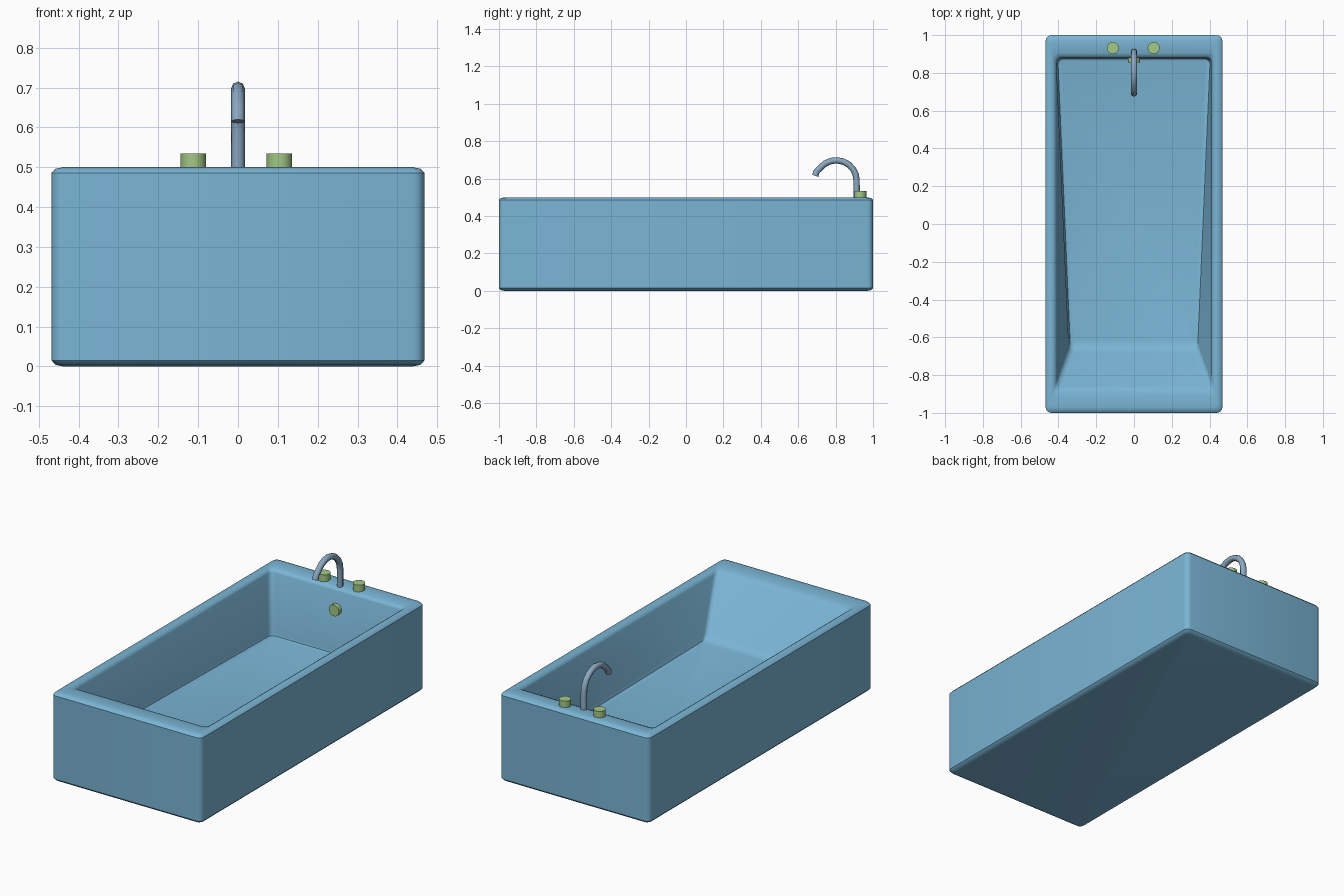
import bpy, bmesh, math

if "Cube" in bpy.data.objects:
    bpy.data.objects.remove(bpy.data.objects["Cube"])


def material(name, rgb):
    m = bpy.data.materials.new(name)
    lin = [((c / 255 + 0.055) / 1.055) ** 2.4 for c in rgb]
    m.diffuse_color = (*lin, 1)
    m.use_nodes = True
    m.node_tree.nodes["Principled BSDF"].inputs["Base Color"].default_value = m.diffuse_color
    return m


BLUE = material("tub_blue", (122, 181, 213))
GREEN = material("knob_green", (163, 200, 133))
STEEL = material("steel_blue_grey", (139, 168, 194))


def smooth(obj, angle):
    bpy.ops.object.select_all(action='DESELECT')
    obj.select_set(True)
    bpy.context.view_layer.objects.active = obj
    bpy.ops.object.shade_smooth_by_angle(angle=math.radians(angle))


def ring(foot_w, head_w, foot_y, head_y, foot_z, head_z, r, steps=4):
    """Rounded four-sided ring; widths and heights can differ at foot and head."""
    pts = []
    corners = [(head_w, head_y, 0), (-head_w, head_y, 90),
               (-foot_w, foot_y, 180), (foot_w, foot_y, 270)]
    for x, y, start in corners:
        cx = x - math.copysign(r, x)
        cy = y - r if y == head_y else y + r
        for i in range(steps + 1):
            a = math.radians(start + 90 * i / steps)
            px, py = cx + r * math.cos(a), cy + r * math.sin(a)
            t = (py - foot_y) / (head_y - foot_y)
            pts.append((px, py, foot_z + (head_z - foot_z) * t))
    return pts


def level(w, foot_y, head_y, z, r):
    return ring(w, w, foot_y, head_y, z, z, r)


# Tub: outer shell, rounded rim, then tapered basin with a sloping floor
rings = [
    level(0.438, -0.970, 0.970, 0.000, 0.015),
    level(0.458, -0.990, 0.990, 0.004, 0.025),
    level(0.468, -1.000, 1.000, 0.015, 0.030),
    level(0.468, -1.000, 1.000, 0.486, 0.030),
    level(0.459, -0.991, 0.991, 0.496, 0.026),
    level(0.440, -0.970, 0.970, 0.500, 0.020),
    level(0.428, -0.905, 0.905, 0.497, 0.022),
    level(0.416, -0.875, 0.887, 0.489, 0.025),
    level(0.411, -0.862, 0.880, 0.478, 0.028),
    ring(0.345, 0.406, -0.680, 0.877, 0.225, 0.140, 0.028),
    ring(0.338, 0.402, -0.655, 0.873, 0.202, 0.126, 0.026),
    ring(0.322, 0.388, -0.625, 0.860, 0.195, 0.122, 0.015),
]
bm = bmesh.new()
loops = [[bm.verts.new(p) for p in r] for r in rings]
for a, b in zip(loops, loops[1:]):
    n = len(a)
    for i in range(n):
        j = (i + 1) % n
        bm.faces.new((a[i], a[j], b[j], b[i]))
bm.faces.new(loops[0][::-1])
bm.faces.new(loops[-1])
bmesh.ops.recalc_face_normals(bm, faces=bm.faces)
mesh = bpy.data.meshes.new("bathtub")
bm.to_mesh(mesh)
bm.free()
tub = bpy.data.objects.new("bathtub", mesh)
bpy.context.collection.objects.link(tub)
mesh.materials.append(BLUE)
smooth(tub, 40)


# Tap handles on the rim and overflow cap on the head wall
def knob(name, loc, depth, rot=(0, 0, 0)):
    bpy.ops.mesh.primitive_cylinder_add(vertices=16, radius=0.032, depth=depth,
                                        location=loc, rotation=rot)
    o = bpy.context.object
    o.name = name
    o.data.materials.append(GREEN)
    smooth(o, 35)


knob("left_tap_handle", (-0.112, 0.932, 0.513), 0.044)
knob("right_tap_handle", (0.104, 0.932, 0.513), 0.044)
knob("overflow_cap", (0, 0.874, 0.378), 0.036, (math.pi / 2, 0, 0))

# Gooseneck spout: straight riser and an arch
cu = bpy.data.curves.new("spout", 'CURVE')
cu.dimensions = '3D'
cu.bevel_depth = 0.017
cu.bevel_resolution = 2
cu.use_fill_caps = True
path = [(0.912, 0.48), (0.912, 0.59)]
for i in range(1, 11):
    a = math.radians(17.5 * i)
    path.append((0.803 + 0.109 * math.cos(a), 0.59 + 0.108 * math.sin(a)))
path = path[:-1] + [(0.698, 0.638), (0.691, 0.615)]
path = [p for k, p in enumerate(path) if k not in (10,)]
sp = cu.splines.new('POLY')
sp.points.add(len(path) - 1)
for pt, (y, z) in zip(sp.points, path):
    pt.co = (0, y, z, 1)
spout = bpy.data.objects.new("spout", cu)
bpy.context.collection.objects.link(spout)
bpy.ops.object.select_all(action='DESELECT')
spout.select_set(True)
bpy.context.view_layer.objects.active = spout
bpy.ops.object.convert(target='MESH')
spout = bpy.context.object
spout.data.materials.clear()
spout.data.materials.append(STEEL)
smooth(spout, 50)
